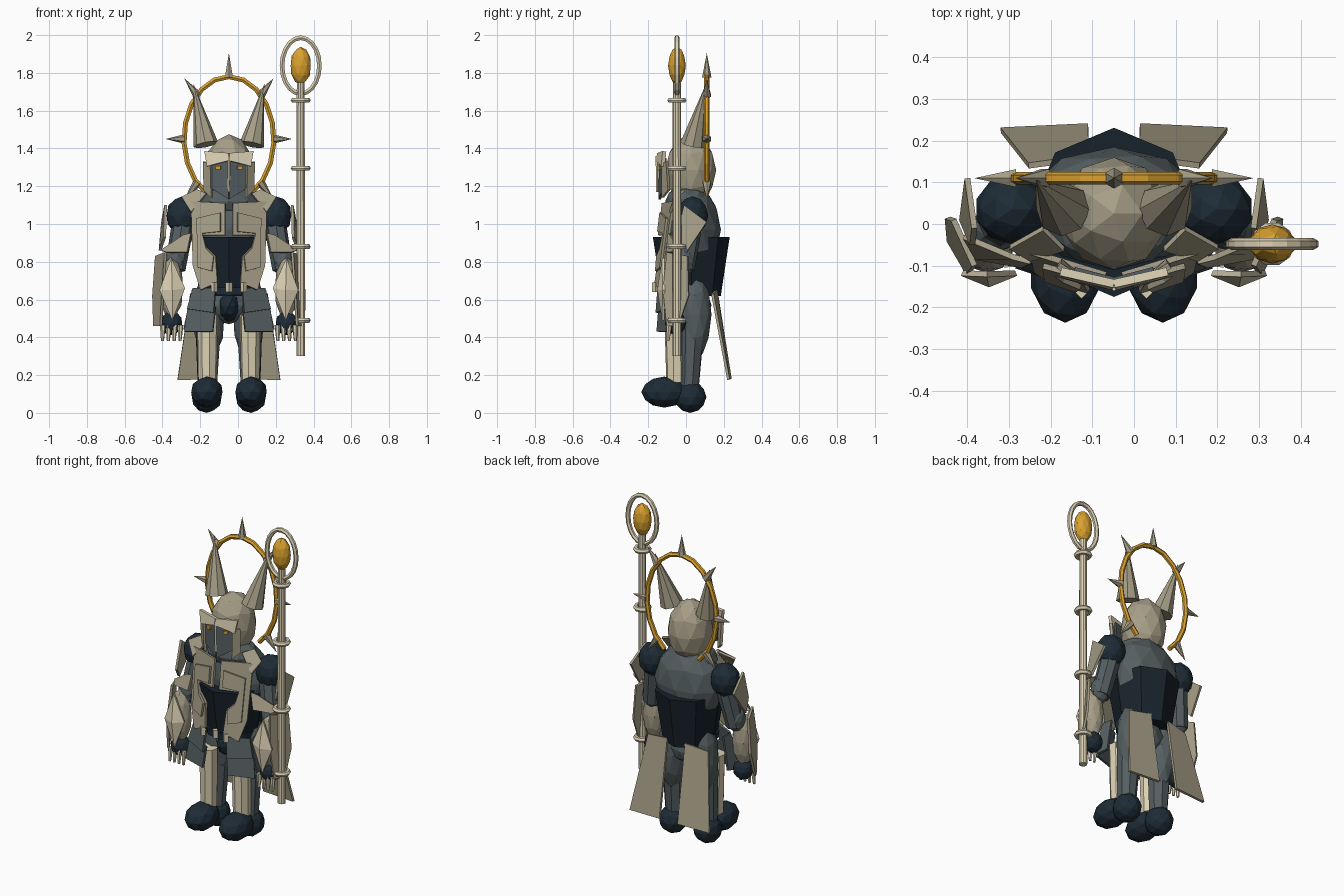
import bpy, bmesh, math
from mathutils import Vector

CX = -0.048  # body centreline


def material(name, rgb):
    m = bpy.data.materials.new(name)
    m.diffuse_color = (*rgb, 1)
    return m


STONE = material("stone beige", (0.38, 0.34, 0.24))
IVORY = material("ivory", (0.72, 0.64, 0.46))
SLATE = material("slate grey", (0.09, 0.113, 0.12))
NAVY = material("dark navy", (0.013, 0.025, 0.037))
INK = material("ink blue", (0.009, 0.016, 0.024))
GOLD = material("gold", (0.70, 0.36, 0.03))


def finish(name, bm, mat):
    bmesh.ops.recalc_face_normals(bm, faces=bm.faces)
    me = bpy.data.meshes.new(name)
    bm.to_mesh(me)
    bm.free()
    me.materials.append(mat)
    ob = bpy.data.objects.new(name, me)
    bpy.context.collection.objects.link(ob)
    return ob


def blob(name, loc, rad, mat, sub=2):
    """Faceted ellipsoid."""
    bm = bmesh.new()
    bmesh.ops.create_icosphere(bm, subdivisions=sub, radius=1)
    for v in bm.verts:
        v.co = Vector([v.co[i] * rad[i] + loc[i] for i in range(3)])
    return finish(name, bm, mat)


def rod(name, a, b, r1, r2, mat, n=8):
    """Cone or cylinder from a to b."""
    a, b = Vector(a), Vector(b)
    bm = bmesh.new()
    bmesh.ops.create_cone(bm, cap_ends=True, segments=n, radius1=r1, radius2=r2, depth=(b - a).length)
    q = (b - a).to_track_quat('Z', 'Y')
    for v in bm.verts:
        v.co = q @ v.co + (a + b) / 2
    bmesh.ops.remove_doubles(bm, verts=bm.verts, dist=1e-5)
    return finish(name, bm, mat)


def plate(name, faces, mat, side=1, thick=0.014):
    """Thin plate; x is measured from the centreline."""
    bm = bmesh.new()
    for f in faces:
        bm.faces.new([bm.verts.new((CX + side * x, y, z)) for x, y, z in f])
    bmesh.ops.remove_doubles(bm, verts=bm.verts, dist=1e-4)
    ob = finish(name, bm, mat)
    mod = ob.modifiers.new("thickness", 'SOLIDIFY')
    mod.thickness, mod.offset = thick, 0
    return ob


def tube(name, pts, r, mat, closed=False, res=1):
    cu = bpy.data.curves.new(name, 'CURVE')
    cu.dimensions = '3D'
    cu.bevel_depth, cu.bevel_resolution, cu.use_fill_caps = r, res, True
    sp = cu.splines.new('POLY')
    sp.points.add(len(pts) - 1)
    for p, c in zip(sp.points, pts):
        p.co = (*c, 1)
    sp.use_cyclic_u = closed
    sp.use_smooth = False
    cu.materials.append(mat)
    ob = bpy.data.objects.new(name, cu)
    bpy.context.collection.objects.link(ob)


def ellipse(c, rx, rz, deg):
    t = math.radians(deg)
    return (c[0] + rx * math.cos(t), c[1], c[2] + rz * math.sin(t))


# Halo with spikes
HC = (CX, 0.11, 1.45)
tube("halo", [ellipse(HC, 0.238, 0.33, -60 + i * 300 / 16) for i in range(17)], 0.015, GOLD)
for deg in (-45, 0, 45, 90, 135, 180, 225):
    rod("halo_spike", ellipse(HC, 0.235, 0.325, deg), ellipse(HC, 0.335, 0.455, deg), 0.025, 0, STONE, 6)

# Head and face mask
blob("head", (CX, 0.025, 1.285), (0.13, 0.135, 0.19), STONE)
blob("neck_collar", (CX, 0.01, 1.12), (0.16, 0.12, 0.09), SLATE)
rod("nose_ridge", (CX, -0.152, 1.36), (CX, -0.152, 1.17), 0.009, 0.006, IVORY, 4)

# Torso
blob("upper_torso", (CX, 0.04, 0.97), (0.215, 0.145, 0.235), SLATE)
bm = bmesh.new()
bmesh.ops.create_cone(bm, cap_ends=True, segments=8, radius1=0.77, radius2=1, depth=0.31)
for v in bm.verts:
    v.co = Vector((CX + v.co.x * 0.2, 0.028 + v.co.y * 0.203, v.co.z + 0.775))
finish("waist_armour", bm, INK)
blob("hips", (CX, 0.035, 0.57), (0.12, 0.1, 0.1), SLATE)
blob("pelvis", (CX, 0.01, 0.565), (0.06, 0.12, 0.085), NAVY)
rod("belt", (CX, 0.02, 0.625), (CX, 0.02, 0.665), 0.155, 0.16, NAVY, 12)
for x, y in ((-0.078, -0.162), (0, -0.155), (0.078, -0.162)):
    rod("belt_peg", (CX + x, y, 0.69), (CX + x, y, 0.64), 0.018, 0.018, IVORY, 4)


def chest(outline, lift=0.0):
    return [[(x, -0.165 + 0.3 * x + 0.12 * (z - 0.8) - lift, z) for x, z in outline]]


for s in (-1, 1):
    def P(x, y, z):
        return (CX + s * x, y, z)

    # Mask halves: grey face, brow, cheek, eye
    plate("face_mask", [[(0, -0.135, 1.35), (0.095, -0.11, 1.35), (0.092, -0.113, 1.19), (0, -0.14, 1.13)]], SLATE, s)
    plate("brow", [[(0, -0.15, 1.335), (0.115, -0.122, 1.305), (0.128, -0.114, 1.385), (0, -0.143, 1.375)]], IVORY, s, 0.02)
    plate("cheek_guard", [[(0.095, -0.125, 1.32), (0.133, -0.1, 1.33), (0.13, -0.09, 1.18), (0.09, -0.122, 1.14)]], STONE, s, 0.016)
    plate("eye", [[(0.043, -0.139, 1.306), (0.072, -0.131, 1.308), (0.07, -0.131, 1.289), (0.045, -0.139, 1.289)]], GOLD, s, 0.0095)
    rod("horn", P(0.122, 0.035, 1.42), P(0.187, 0.105, 1.74), 0.066, 0, STONE, 8)

    # Chest and shoulder armour
    plate("breastplate", chest([(0.02, 1.11), (0.02, 0.94), (0.135, 0.94), (0.12, 0.88), (0.07, 0.83),
                                (0.06, 0.69), (0.15, 0.65), (0.19, 0.78), (0.2, 1.12)]), STONE, s)
    plate("breast_overlay", chest([(0.045, 1.06), (0.17, 1.03), (0.165, 0.77), (0.09, 0.75), (0.08, 0.83),
                                   (0.12, 0.87), (0.14, 0.95), (0.045, 0.96)], 0.014), STONE, s)
    plate("collar_plate", [[(0.12, -0.06, 1.16), (0.17, -0.01, 1.18), (0.25, -0.055, 1.14), (0.2, -0.085, 1.06)]], STONE, s)
    blob("shoulder", P(0.246, 0.035, 1.045), (0.088, 0.083, 0.102), NAVY)
    plate("pauldron", [[(0.335, -0.01, 1.1), (0.352, 0.11, 1.01), (0.365, 0.01, 0.86), (0.34, -0.05, 0.93)]], STONE, s)
    plate("elbow_plate", [[(0.2, -0.09, 0.95), (0.24, -0.08, 0.94), (0.36, -0.03, 0.86),
                           (0.33, -0.08, 0.85), (0.22, -0.1, 0.85)]], STONE, s)

    # Arm, guards and hand
    rod("upper_arm", P(0.24, 0.03, 1.02), P(0.285, -0.01, 0.76), 0.06, 0.055, SLATE, 8)
    blob("elbow", P(0.285, -0.01, 0.8), (0.058, 0.058, 0.08), SLATE)
    blob("forearm", P(0.305, -0.055, 0.66), (0.064, 0.062, 0.165), STONE)
    top, low = (0.305, -0.12, 0.82), (0.3, -0.12, 0.49)
    ridge = (0.3, -0.145, 0.65)
    plate("forearm_guard", [[top, ridge, (0.365, -0.118, 0.65)], [top, (0.235, -0.118, 0.66), ridge],
                            [low, (0.365, -0.118, 0.65), ridge], [low, ridge, (0.235, -0.118, 0.66)]], IVORY, s)
    plate("bracer", [[(0.385, 0.01, 0.83), (0.335, -0.1, 0.85), (0.35, -0.12, 0.65),
                      (0.36, -0.1, 0.46), (0.395, -0.04, 0.46), (0.4, 0.015, 0.62)]], STONE, s)
    blob("hand", P(0.305, -0.055, 0.475), (0.06, 0.057, 0.063), NAVY)
    for i in range(4):
        x = 0.257 + i * 0.031
        rod("finger", P(x, -0.09, 0.465), P(x + 0.002, -0.095, 0.38), 0.016, 0.008, IVORY, 6)

    # Hip plates
    plate("hip_plate_upper", [[(0.07, -0.145, 0.66), (0.19, -0.085, 0.66), (0.22, -0.1, 0.55), (0.08, -0.155, 0.53)]], SLATE, s)
    plate("hip_plate_lower", [[(0.07, -0.14, 0.56), (0.215, -0.085, 0.57), (0.235, -0.1, 0.43), (0.085, -0.15, 0.43)]], SLATE, s)
    plate("hip_plate_side", [[(0.19, -0.085, 0.65), (0.185, -0.03, 0.65), (0.215, -0.03, 0.45), (0.235, -0.09, 0.44)]], SLATE, s)

    # Legs and feet
    blob("thigh", P(0.105, 0.045, 0.52), (0.085, 0.09, 0.24), SLATE)
    rod("lower_leg", P(0.11, 0.03, 0.45), P(0.115, 0.015, 0.1), 0.07, 0.052, SLATE, 8)
    rod("shin_guard", P(0.112, -0.06, 0.52), P(0.113, -0.055, 0.16), 0.056, 0.05, IVORY, 8)
    blob("foot", P(0.117, -0.115, 0.11), (0.087, 0.122, 0.082), NAVY)
    blob("heel", P(0.117, 0.022, 0.085), (0.082, 0.086, 0.085), NAVY)

    # Rear skirt panel
    plate("rear_panel", [[(0.06, 0.16, 0.65), (0.205, 0.14, 0.63), (0.272, 0.225, 0.175), (0.062, 0.235, 0.18)]], STONE, s)

# Staff with bands, ring and gem
SX, SY = 0.332, -0.048
rod("staff", (SX, SY, 0.30), (SX, SY, 1.75), 0.024, 0.022, IVORY, 10)
for z in (0.49, 0.88, 1.295, 1.655):
    tube("staff_band", [(SX + 0.038 * math.cos(i * math.tau / 10), SY + 0.038 * math.sin(i * math.tau / 10), z)
                        for i in range(10)], 0.015, IVORY, True)
SC = (SX, SY, 1.838)
tube("staff_ring", [ellipse(SC, 0.099, 0.148, i * 18) for i in range(20)], 0.014, IVORY, True)
blob("staff_gem", SC, (0.056, 0.047, 0.1), GOLD)
